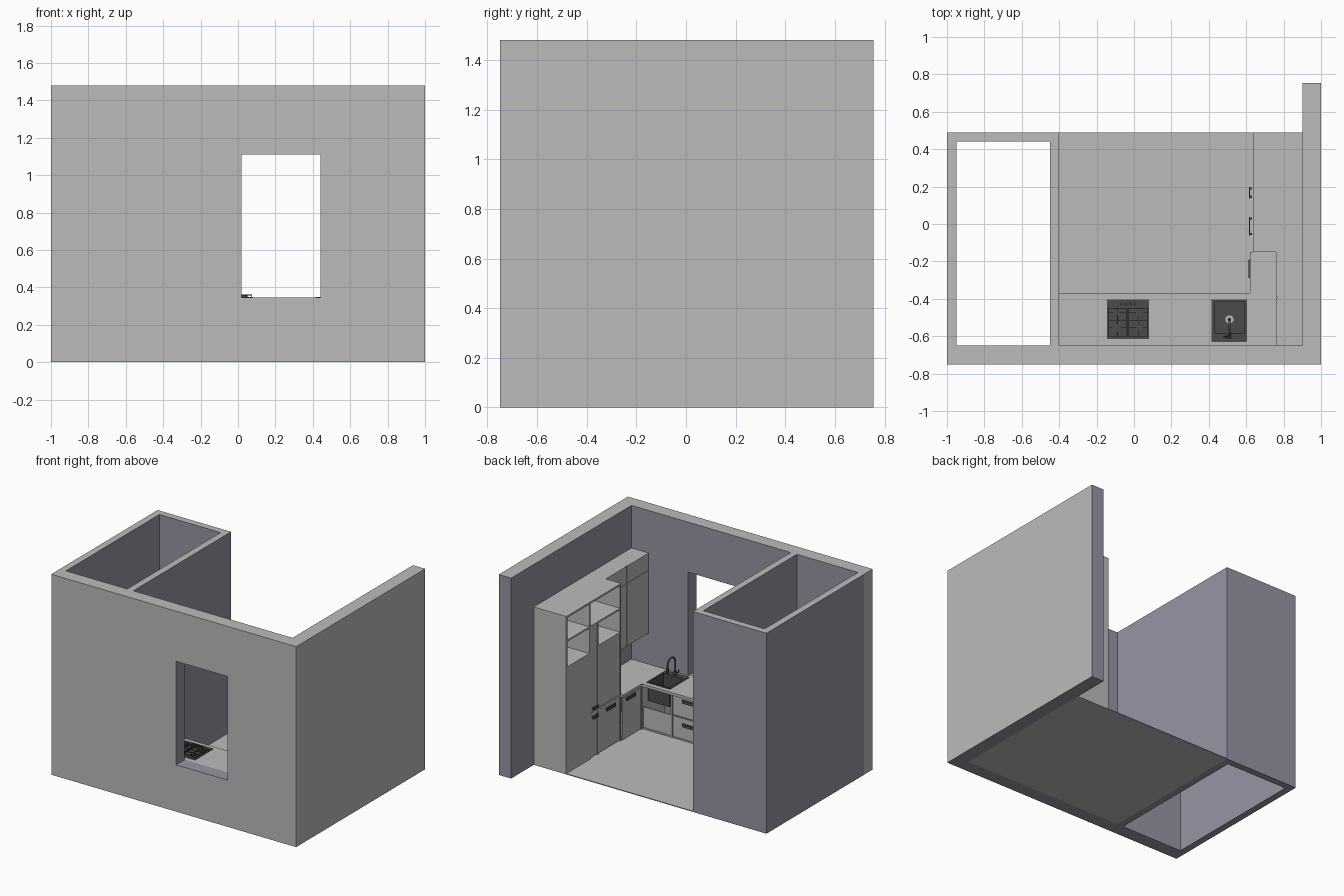
import bpy, bmesh, math
from mathutils import Vector

if "Cube" in bpy.data.objects:
    bpy.data.objects.remove(bpy.data.objects["Cube"])

def material(name, rgb):
    m = bpy.data.materials.new(name)
    m.diffuse_color = (*rgb, 1)
    m.use_nodes = True
    m.node_tree.nodes["Principled BSDF"].inputs["Base Color"].default_value = m.diffuse_color
    return m

GREY = material("light grey", (0.50, 0.50, 0.50))
LILAC = material("lilac grey wall", (0.31, 0.30, 0.37))
BLACK = material("dark charcoal", (0.07, 0.07, 0.07))

def finish(name, bm, *mats, rule=None):
    bmesh.ops.recalc_face_normals(bm, faces=bm.faces)
    if rule:
        for f in bm.faces:
            f.material_index = rule(f.calc_center_median())
    me = bpy.data.meshes.new(name)
    bm.to_mesh(me)
    bm.free()
    for m in mats:
        me.materials.append(m)
    ob = bpy.data.objects.new(name, me)
    bpy.context.collection.objects.link(ob)
    return ob

def box(name, x, y, z, *mats, rule=None):
    bm = bmesh.new()
    bmesh.ops.create_cube(bm, size=1)
    for v in bm.verts:
        v.co = Vector([(r[0] + r[1]) / 2 + c * (r[1] - r[0]) for c, r in zip(v.co, (x, y, z))])
    return finish(name, bm, *(mats or (GREY,)), rule=rule)

def holed_plate(name, us, vs, w, place, *mats, rule=None):
    """Slab over a 3x3 grid of cells with the middle cell left open."""
    bm = bmesh.new()
    p = {(i, j, k): bm.verts.new(place(us[i], vs[j], w[k]))
         for i in range(4) for j in range(4) for k in range(2)}
    cells = {(i, j) for i in range(3) for j in range(3)} - {(1, 1)}
    for i, j in cells:
        ring = [(i, j), (i + 1, j), (i + 1, j + 1), (i, j + 1)]
        for k in range(2):
            bm.faces.new([p[(*c, k)] for c in ring])
        for s, (di, dj) in enumerate(((0, -1), (1, 0), (0, 1), (-1, 0))):
            if (i + di, j + dj) not in cells:
                a, b = ring[s], ring[(s + 1) % 4]
                bm.faces.new([p[(*a, 0)], p[(*b, 0)], p[(*b, 1)], p[(*a, 1)]])
    return finish(name, bm, *mats, rule=rule)

def disc(name, x, y, z, r, h, mat, n=20):
    bm = bmesh.new()
    bmesh.ops.create_cone(bm, cap_ends=True, segments=n, radius1=r, radius2=r, depth=h)
    bmesh.ops.translate(bm, verts=bm.verts, vec=(x, y, z + h / 2))
    return finish(name, bm, mat)

def tube(name, pts, r):
    cu = bpy.data.curves.new(name, 'CURVE')
    cu.dimensions, cu.bevel_depth, cu.bevel_resolution, cu.use_fill_caps = '3D', r, 2, True
    sp = cu.splines.new('POLY')
    sp.points.add(len(pts) - 1)
    for q, c in zip(sp.points, pts):
        q.co = (*c, 1)
    cu.materials.append(BLACK)
    ob = bpy.data.objects.new(name, cu)
    bpy.context.collection.objects.link(ob)

# --- Room shell: outer faces and wall tops grey, the rest lilac ---
H = 1.48
def outer(c):
    return 0 if (c.y < -0.749 or c.x > 0.999 or c.z > H - 0.001
                 or (c.x < -0.999 and c.y < -0.65)) else 1
W = (GREY, LILAC)
holed_plate("front_wall", (-1, 0.02, 0.44, 1), (0, 0.345, 1.11, H), (-0.75, -0.65),
            lambda u, v, w: (u, w, v), *W, rule=outer)
box("right_wall", (0.9, 1), (-0.65, 0.755), (0, H), *W, rule=outer)
box("left_wall", (-1, -0.95), (-0.65, 0.44), (0, H), *W, rule=outer)
box("partition_wall", (-0.45, -0.4), (-0.65, 0.44), (0, H), *W, rule=outer)
box("shaft_back_wall", (-1, -0.4), (0.44, 0.49), (0, H), *W, rule=outer)
box("floor", (-0.4, 0.9), (-0.65, 0.49), (0, 0.006))

# --- Worktop with sink cut-out ---
CT = (0.325, 0.345)
flat = lambda u, v, w: (u, v, w)
holed_plate("worktop_front", (-0.4, 0.42, 0.60, 0.9), (-0.65, -0.59, -0.41, -0.37), CT, flat, GREY)
box("worktop_side", (0.62, 0.9), (-0.37, -0.15), CT)

# --- Handles: a bar on two posts ---
def handle_y(x, y, z, half=0.05):
    box("handle_bar", (x - 0.016, x - 0.009), (y - half, y + half), (z - 0.012, z + 0.012), BLACK)
    for s in (-1, 1):
        c = y + s * (half - 0.008)
        box("handle_post", (x - 0.009, x), (c - 0.006, c + 0.006), (z - 0.006, z + 0.006), BLACK)

def handle_x(x, y, z, half=0.05):
    box("handle_bar", (x - half, x + half), (y + 0.009, y + 0.016), (z - 0.012, z + 0.012), BLACK)
    for s in (-1, 1):
        c = x + s * (half - 0.008)
        box("handle_post", (c - 0.006, c + 0.006), (y, y + 0.009), (z - 0.006, z + 0.006), BLACK)

# --- Base units along the front wall ---
for x in (-0.394, -0.15, 0.1, 0.385, 0.626):
    box("base_divider", (x - 0.006, x + 0.006), (-0.64, -0.38), (0.006, 0.325))
box("base_bottom", (-0.388, 0.62), (-0.64, -0.385), (0.006, 0.016))
FY = (-0.395, -0.385)
for a, b in ((-0.388, -0.156), (-0.144, 0.094)):
    box("base_door", (a + 0.003, b - 0.003), FY, (0.019, 0.318))
    handle_x((a + b) / 2, -0.385, 0.30)
for z0, z1, hz in ((0.019, 0.17, 0.125), (0.178, 0.318, 0.30)):
    box("drawer_front", (0.109, 0.376), FY, (z0, z1))
    handle_x(0.2425, -0.385, hz)
box("sink_unit_panel", (0.394, 0.617), FY, (0.019, 0.17))

# --- Base unit along the right wall ---
box("side_base_bottom", (0.632, 0.9), (-0.37, -0.15), (0.006, 0.016))
box("side_base_post", (0.625, 0.645), (-0.385, -0.37), (0.006, 0.325))
box("side_base_door", (0.628, 0.638), (-0.366, -0.158), (0.019, 0.318))
handle_y(0.628, -0.24, 0.30)

# --- Tall unit: frame, shelves, doors and open niches ---
TOP, TX = 1.166, 0.635
box("tall_back", (0.885, 0.9), (-0.15, 0.49), (0.006, TOP))
for y0, y1, z1 in ((0.476, 0.49, TOP), (0.209, 0.221, TOP), (-0.15, -0.138, TOP), (0.114, 0.126, 0.975)):
    box("tall_side", (TX, 0.885), (y0, y1), (0.006, z1 - (0.014 if z1 == TOP else 0)))
box("tall_top", (TX, 0.885), (-0.15, 0.49), (TOP - 0.014, TOP))
box("niche_shelf_left", (TX, 0.885), (0.221, 0.476), (0.975, 0.987))
box("niche_shelf_right", (TX, 0.885), (-0.138, 0.209), (0.975, 0.987))
box("fridge_front", (TX, 0.885), (0.221, 0.476), (0.006, 0.79))
box("lower_niche_shelf", (TX, 0.885), (-0.138, 0.114), (0.80, 0.81))
box("tall_mid_shelf", (TX, 0.885), (-0.138, 0.209), (0.335, 0.347))
for y0, y1, top, half in ((0.126, 0.209, 0.972, 0.03), (-0.138, 0.114, 0.80, 0.05)):
    for z0, z1 in ((0.012, 0.332), (0.35, top)):
        box("tall_door", (0.638, 0.648), (y0 + 0.003, y1 - 0.003), (z0, z1))
    handle_y(0.638 - 0.008, (y0 + y1) / 2, 0.31, half)
handle_y(0.63, 0.1675, 0.375, 0.03)

# --- Wall cabinets above the side worktop ---
box("wall_cabinet_body", (0.768, 0.9), (-0.65, -0.15), (0.575, TOP))
for y0, y1 in ((-0.65, -0.395), (-0.39, -0.15)):
    for z0, z1 in ((0.575, 1.035), (1.04, TOP)):
        box("wall_cabinet_door", (0.76, 0.768), (y0, y1), (z0, z1))

# --- Sink: rim, bowl, drain ---
holed_plate("sink_rim", (0.415, 0.43, 0.592, 0.605), (-0.63, -0.583, -0.417, -0.405),
            (0.345, 0.350), flat, BLACK)
holed_plate("sink_bowl_sides", (0.423, 0.43, 0.592, 0.598), (-0.588, -0.583, -0.417, -0.412),
            (0.215, 0.345), flat, BLACK)
box("sink_bowl_bottom", (0.423, 0.598), (-0.588, -0.412), (0.209, 0.216), BLACK)
disc("sink_drain", 0.51, -0.51, 0.216, 0.022, 0.003, GREY)
disc("drain_plug", 0.51, -0.51, 0.219, 0.009, 0.003, BLACK)

# --- Swan-neck tap with lever ---
arc = [(0.51, -0.558 - 0.045 * math.cos(t), 0.45 + 0.045 * math.sin(t))
       for t in [math.pi * i / 12 for i in range(13)]]
tube("tap_neck", [(0.51, -0.603, 0.35)] + arc + [(0.51, -0.513, 0.42)], 0.006)
disc("tap_base", 0.51, -0.603, 0.35, 0.012, 0.03, BLACK)
tube("tap_spray_head", [(0.51, -0.513, 0.43), (0.51, -0.513, 0.395)], 0.009)
tube("tap_lever", [(0.51, -0.603, 0.37), (0.485, -0.603, 0.375), (0.482, -0.603, 0.395)], 0.005)

# --- Hob: plate, burners, grates, knobs ---
box("hob_plate", (-0.145, 0.08), (-0.615, -0.405), (0.345, 0.350), BLACK)
for x, y, r in ((-0.095, -0.555, 0.022), (0.03, -0.555, 0.018), (-0.095, -0.475, 0.016), (0.03, -0.475, 0.02)):
    disc("burner", x, y, 0.350, r, 0.006, BLACK)
    disc("burner_cap", x, y, 0.356, r * 0.6, 0.003, BLACK)
for x0, x1 in ((-0.14, -0.036), (-0.03, 0.075)):
    for y in (-0.6, -0.555, -0.515, -0.475, -0.45):
        box("grate_bar", (x0, x1), (y - 0.002, y + 0.002), (0.357, 0.361), BLACK)
    for x in (x0 + 0.002, (x0 + x1) / 2, x1 - 0.002):
        box("grate_rail", (x - 0.002, x + 0.002), (-0.602, -0.448), (0.356, 0.360), BLACK)
    for x in (x0 + 0.002, x1 - 0.002):
        for y in (-0.6, -0.45):
            box("grate_foot", (x - 0.002, x + 0.002), (y - 0.002, y + 0.002), (0.350, 0.357), BLACK)
for i in range(4):
    disc("hob_knob", -0.068 + i * 0.024, -0.428, 0.350, 0.008, 0.009, BLACK, 12)
